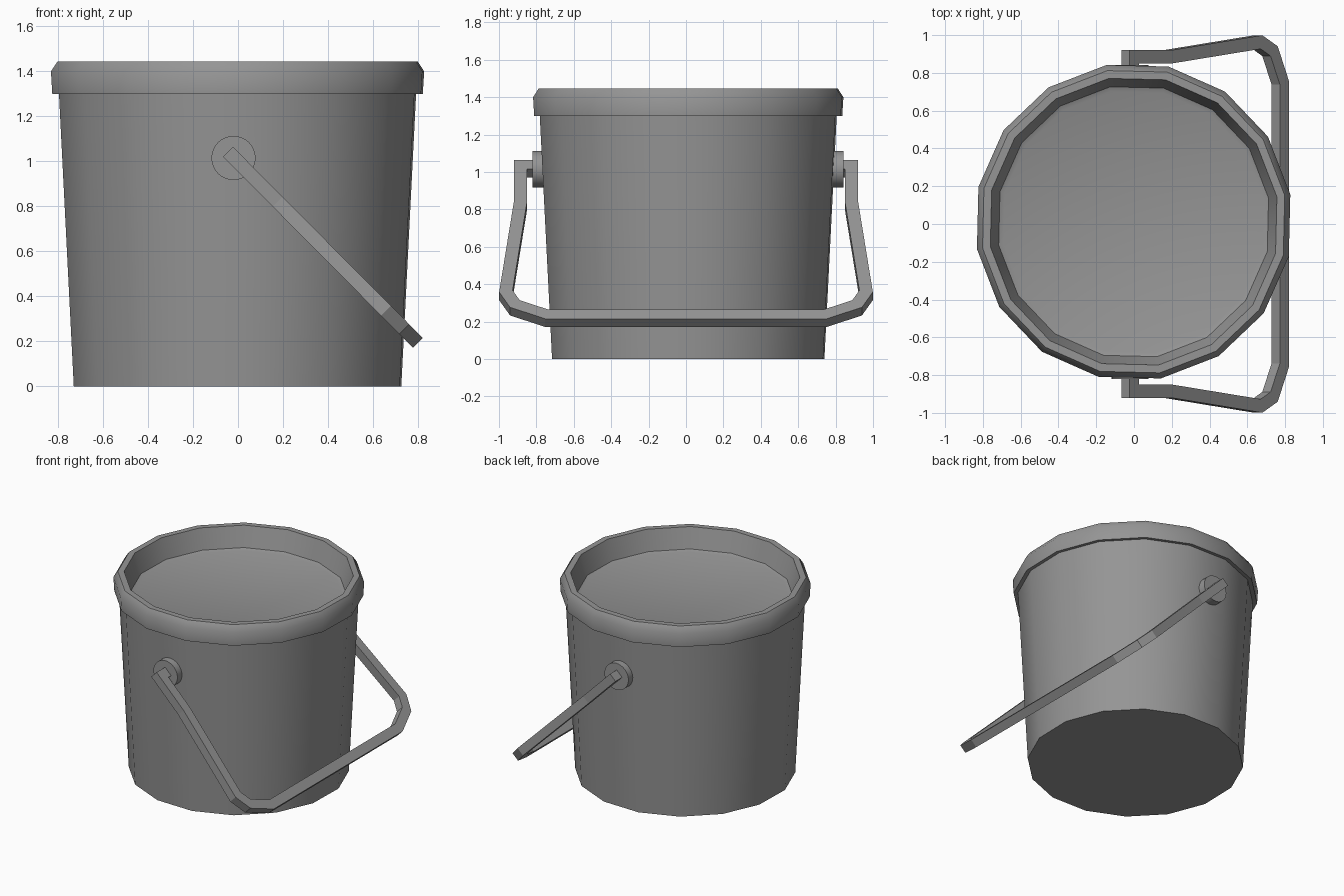
import bpy, bmesh, math
from mathutils import Vector

cube = bpy.data.objects.get("Cube")
if cube:
    bpy.data.objects.remove(cube, do_unlink=True)

grey = bpy.data.materials.new("plain grey")
grey.use_nodes = True
grey.diffuse_color = (0.3, 0.3, 0.3, 1)
grey.node_tree.nodes["Principled BSDF"].inputs["Base Color"].default_value = grey.diffuse_color

SIDES = 16
TURN = math.radians(9.85)
CENTRE = Vector((-0.002, 0.012, 0))


def finish(bm, name, smooth=None):
    bmesh.ops.recalc_face_normals(bm, faces=bm.faces)
    mesh = bpy.data.meshes.new(name)
    bm.to_mesh(mesh)
    bm.free()
    mesh.materials.append(grey)
    obj = bpy.data.objects.new(name, mesh)
    bpy.context.collection.objects.link(obj)
    if smooth:
        bpy.ops.object.select_all(action="DESELECT")
        obj.select_set(True)
        bpy.context.view_layer.objects.active = obj
        bpy.ops.object.shade_smooth_by_angle(angle=math.radians(smooth))
    return obj


def bridge(bm, a, b):
    for i in range(len(a)):
        j = (i + 1) % len(a)
        bm.faces.new((a[i], a[j], b[j], b[i]))


def lathe(name, profile, cap_first=False, cap_last=False):
    """Spin (radius, height) points around the upright axis."""
    bm = bmesh.new()
    rings = []
    for r, z in profile:
        angles = [TURN + math.tau * k / SIDES for k in range(SIDES)]
        rings.append([bm.verts.new(CENTRE + Vector((r * math.cos(a), r * math.sin(a), z)))
                      for a in angles])
    for a, b in zip(rings, rings[1:]):
        bridge(bm, a, b)
    if cap_first:
        bm.faces.new(rings[0])
    if cap_last:
        bm.faces.new(rings[-1])
    return finish(bm, name, 40)


# Tapered bucket wall with closed bottom
lathe("bucket_body", [(0.739, 0), (0.806, 1.305)], cap_first=True)

# Lid: overhanging rim, inner wall and sunken panel
lathe("lid", [(0.80, 1.305), (0.836, 1.30), (0.842, 1.40), (0.812, 1.445),
              (0.77, 1.445), (0.725, 1.30), (0.70, 1.29)], cap_last=True)

# Round handle mounts, front and back
for name, inner, outer in (("front_mount", -0.72, -0.82), ("back_mount", 0.74, 0.842)):
    bm = bmesh.new()
    rings = []
    for y in (inner, outer):
        rings.append([bm.verts.new((-0.02 + 0.098 * math.cos(t), y, 1.015 + 0.098 * math.sin(t)))
                      for t in (math.tau * k / 32 for k in range(32))])
    bridge(bm, *rings)
    for ring in rings:
        bm.faces.new(ring)
    finish(bm, name, 40)

# Handle: mitred square bar along (reach, y), swung down to one side
PIVOT = Vector((-0.02, 0, 1.018))
along = Vector((0.795, 0, -0.8)).normalized()
across = Vector((0.8, 0, 0.795)).normalized()
half = [(0, 0.80), (0, 0.885), (0.28, 0.885), (0.955, 0.963), (1.05, 0.915), (1.128, 0.745)]
path = [Vector(p) for p in half] + [Vector((s, -y)) for s, y in reversed(half)]
HALF_WIDTH, HALF_THICK = 0.035, 0.031

bm = bmesh.new()
rings = []
for i, p in enumerate(path):
    before = (p - path[i - 1]).normalized() if i > 0 else None
    after = (path[i + 1] - p).normalized() if i < len(path) - 1 else None
    before, after = before or after, after or before
    n1, n2 = Vector((-before.y, before.x)), Vector((-after.y, after.x))
    mitre = (n1 + n2).normalized()
    offset = mitre * (HALF_WIDTH / mitre.dot(n1))
    ring = []
    for u, v in ((1, 1), (1, -1), (-1, -1), (-1, 1)):
        q = p + offset * u
        ring.append(bm.verts.new(PIVOT + along * q.x + Vector((0, q.y, 0)) + across * HALF_THICK * v))
    rings.append(ring)
for a, b in zip(rings, rings[1:]):
    bridge(bm, a, b)
bm.faces.new(rings[0])
bm.faces.new(rings[-1])
finish(bm, "handle")
